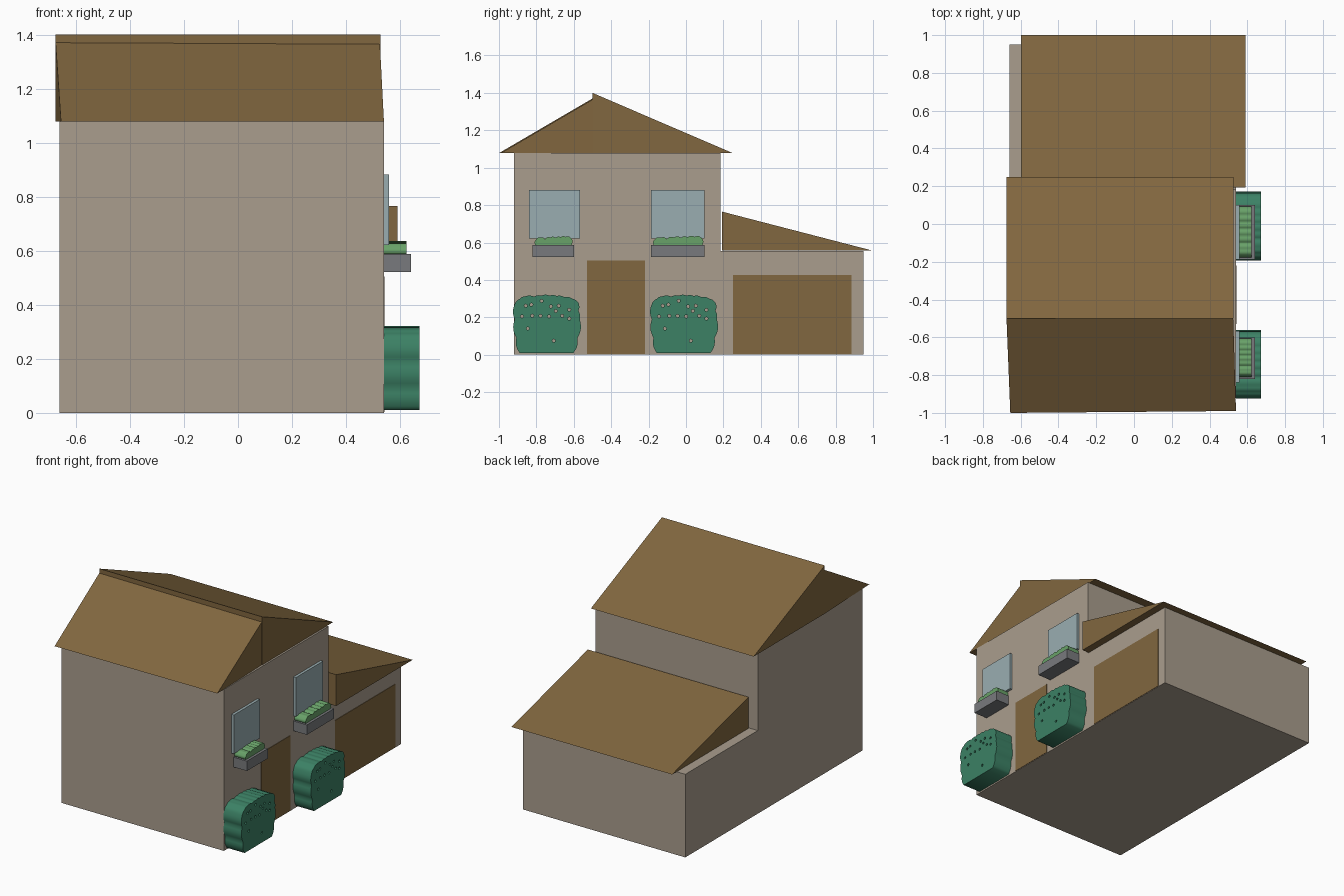
import bpy, math
from mathutils import Matrix

if "Cube" in bpy.data.objects:
    bpy.data.objects.remove(bpy.data.objects["Cube"])

FRONT = 0.54   # plane of the facade that carries doors and windows


def material(name, rgb):
    m = bpy.data.materials.new(name)
    m.diffuse_color = (*rgb, 1)
    m.use_nodes = True
    m.node_tree.nodes["Principled BSDF"].inputs["Base Color"].default_value = m.diffuse_color
    return m


WALL = material("wall", (0.40, 0.34, 0.27))
BROWN = material("brown", (0.22, 0.135, 0.05))
GLASS = material("glass", (0.32, 0.42, 0.44))
STONE = material("stone", (0.19, 0.195, 0.205))
BUSH = material("bush_green", (0.045, 0.22, 0.13))
PLANT = material("plant_green", (0.14, 0.36, 0.14))


def add_mesh(name, verts, faces, mat):
    me = bpy.data.meshes.new(name)
    me.from_pydata(verts, [], faces)
    me.materials.append(mat)
    ob = bpy.data.objects.new(name, me)
    bpy.context.collection.objects.link(ob)
    return ob


def prism(name, profile, x0, x1, mat):
    """Closed (y, z) profile, counter-clockwise seen from +x, extruded along x."""
    n = len(profile)
    verts = [(x, y, z) for x in (x0, x1) for y, z in profile]
    faces = [tuple(reversed(range(n))), tuple(range(n, 2 * n))]
    faces += [(i, (i + 1) % n, n + (i + 1) % n, n + i) for i in range(n)]
    return add_mesh(name, verts, faces, mat)


def panel(name, y0, y1, z0, z1, depth, mat):
    return prism(name, [(y0, z0), (y1, z0), (y1, z1), (y0, z1)], FRONT, FRONT + depth, mat)


def scallop(anchors, bulge, steps=5):
    """Join anchors with little outward arcs."""
    pts = []
    for (ax, ay), (bx, by) in zip(anchors, anchors[1:]):
        dx, dy = bx - ax, by - ay
        for i in range(steps):
            t = i / steps
            b = bulge * math.sin(math.pi * t)
            pts.append((ax + dx * t - dy * b, ay + dy * t + dx * b))
    return pts + [anchors[-1]]


def cutout(name, loops, depth, mat):
    """Filled 2D curve (inner loops become holes) standing on the facade."""
    cu = bpy.data.curves.new(name, 'CURVE')
    cu.dimensions = '2D'
    cu.fill_mode = 'BOTH'
    cu.extrude = depth / 2
    for loop in loops:
        sp = cu.splines.new('POLY')
        sp.points.add(len(loop) - 1)
        for p, (y, z) in zip(sp.points, loop):
            p.co = (y, z, 0, 1)
        sp.use_cyclic_u = True
    tmp = bpy.data.objects.new(name + "_curve", cu)
    bpy.context.collection.objects.link(tmp)
    deps = bpy.context.evaluated_depsgraph_get()
    me = bpy.data.meshes.new_from_object(tmp.evaluated_get(deps))
    bpy.data.objects.remove(tmp)
    me.transform(Matrix(((0, 0, 1, FRONT + depth / 2), (1, 0, 0, 0), (0, 1, 0, 0), (0, 0, 0, 1))))
    me.materials.clear()
    me.materials.append(mat)
    ob = bpy.data.objects.new(name, me)
    bpy.context.collection.objects.link(ob)
    return ob


# House body with the lower garage wing
prism("walls", [(-0.92, 0), (0.95, 0), (0.95, 0.555), (0.185, 0.555), (0.185, 1.078), (-0.92, 1.078)],
      -0.66, FRONT, WALL)

# Roof wedges; the short main slope sits slightly twisted and below the ridge
prism("main_roof_long_slope", [(-0.5, 1.078), (0.25, 1.078), (-0.5, 1.4)], -0.675, 0.528, BROWN)
add_mesh("main_roof_short_slope",
         [(-0.655, -1, 1.078), (-0.675, -0.5, 1.078), (-0.675, -0.5, 1.37),
          (0.54, -0.99, 1.078), (0.525, -0.49, 1.078), (0.525, -0.49, 1.37)],
         [(2, 1, 0), (3, 4, 5), (0, 1, 4, 3), (1, 2, 5, 4), (2, 0, 3, 5)], BROWN)
prism("garage_roof", [(0.193, 0.556), (1.0, 0.556), (0.193, 0.765)], -0.597, 0.59, BROWN)

# Doors
panel("front_door", -0.53, -0.22, 0.003, 0.505, 0.003, BROWN)
panel("garage_door", 0.25, 0.885, 0.003, 0.425, 0.003, BROWN)

# Windows, planters and window plants
for tag, w0, w1, b0, b1 in (("left", -0.84, -0.567, -0.82, -0.60), ("right", -0.187, 0.10, -0.187, 0.10)):
    panel(tag + "_window", w0, w1, 0.622, 0.882, 0.018, GLASS)
    panel(tag + "_planter", b0, b1, 0.522, 0.588, 0.10, STONE)
    g0, g1 = b0 + 0.014, b1 - 0.012
    tops = [0.588, 0.615, 0.626, 0.618, 0.627, 0.625, 0.628, 0.63, 0.625, 0.588]
    ts = [0, 0.02, 0.15, 0.27, 0.42, 0.56, 0.7, 0.84, 0.98, 1]
    outline = scallop([(g0 + (g1 - g0) * t, z) for t, z in zip(ts, tops)], 0.2)
    cutout(tag + "_window_plant", [outline], 0.083, PLANT)

# Bushes with small leaf gaps, (y, z) relative to the bush middle
EDGE = [(-0.148, 0.01), (-0.165, 0.09), (-0.174, 0.19), (-0.174, 0.27), (-0.148, 0.298), (-0.118, 0.312),
        (-0.07, 0.31), (-0.03, 0.316), (0.012, 0.316), (0.05, 0.314), (0.09, 0.308), (0.133, 0.30),
        (0.168, 0.275), (0.166, 0.235), (0.174, 0.19), (0.162, 0.09), (0.14, 0.01)]
GAPS = [(-0.115, 0.262), (-0.085, 0.268), (-0.03, 0.288), (0.02, 0.258), (0.062, 0.262), (-0.135, 0.205),
        (-0.08, 0.208), (-0.036, 0.208), (0.01, 0.205), (0.046, 0.234), (0.08, 0.208), (0.118, 0.24),
        (0.118, 0.193), (-0.104, 0.14), (0.035, 0.075)]
for tag, mid in (("left", -0.742), ("right", -0.009)):
    loops = [[(mid + y, z) for y, z in scallop(EDGE, 0.12)]]
    for gy, gz in GAPS:
        loops.append([(mid + gy + 0.0085 * math.cos(a * math.pi / 4),
                       gz + 0.0085 * math.sin(a * math.pi / 4)) for a in range(8)])
    cutout(tag + "_bush", loops, 0.132, BUSH)
